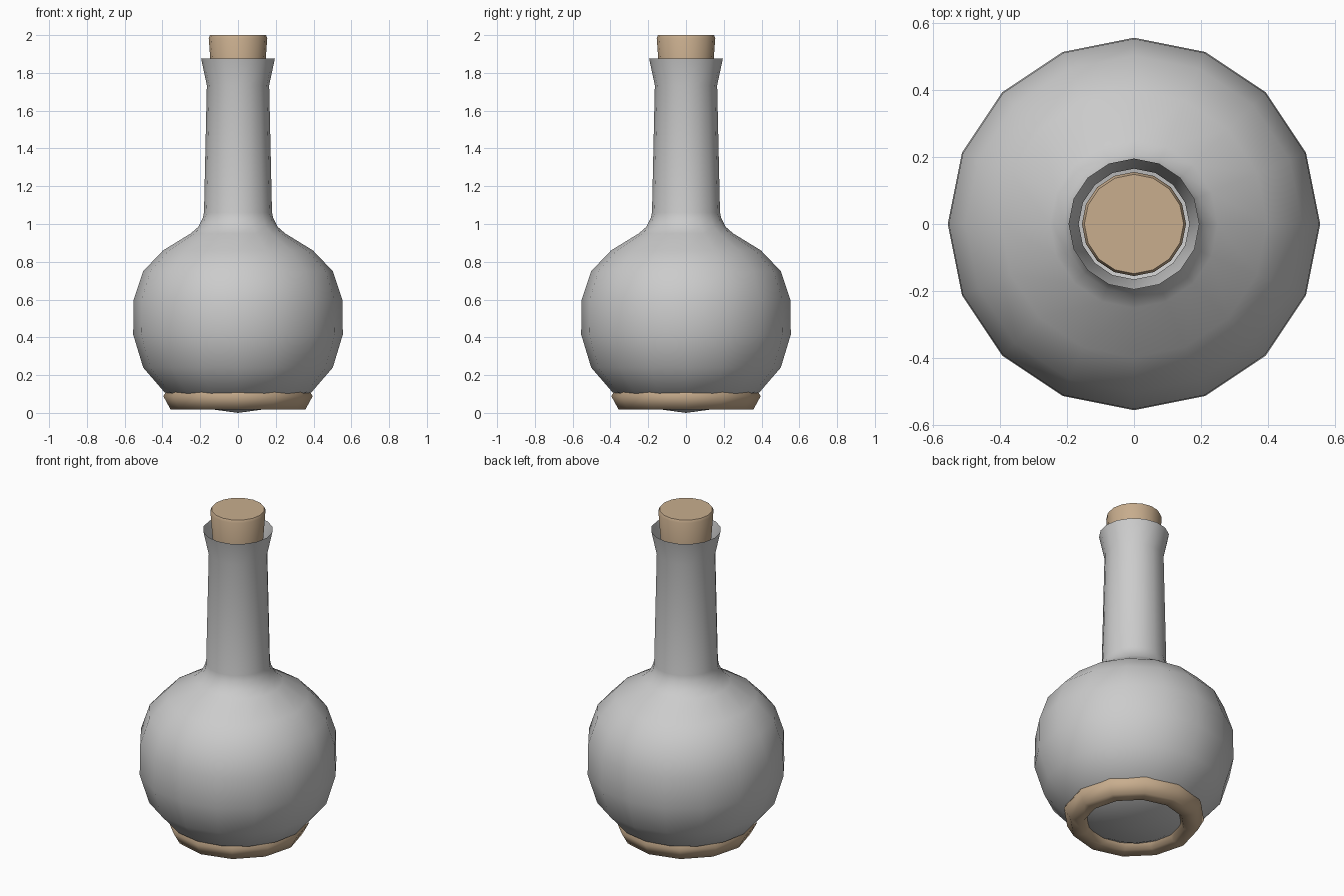
import bpy, bmesh, math

if "Cube" in bpy.data.objects:
    bpy.data.objects.remove(bpy.data.objects["Cube"])

tan = bpy.data.materials.new("tan")
tan.diffuse_color = (0.58, 0.42, 0.27, 1)
tan.use_nodes = True
tan.node_tree.nodes["Principled BSDF"].inputs["Base Color"].default_value = tan.diffuse_color


def lathe(name, profile, sides, closed=False, mat=None, angle=60):
    """Revolve (radius, z) points around z; radius 0 makes a pole."""
    bm = bmesh.new()
    rings = []
    for r, z in profile:
        if r == 0:
            rings.append([bm.verts.new((0, 0, z))] * sides)
        else:
            rings.append([bm.verts.new((r * math.cos(2 * math.pi * i / sides),
                                        r * math.sin(2 * math.pi * i / sides), z))
                          for i in range(sides)])
    pairs = list(zip(rings, rings[1:]))
    if closed:
        pairs.append((rings[-1], rings[0]))
    for a, b in pairs:
        for i in range(sides):
            j = (i + 1) % sides
            bm.faces.new(list(dict.fromkeys((a[i], a[j], b[j], b[i]))))
    bmesh.ops.recalc_face_normals(bm, faces=bm.faces)
    mesh = bpy.data.meshes.new(name)
    bm.to_mesh(mesh)
    bm.free()
    obj = bpy.data.objects.new(name, mesh)
    bpy.context.collection.objects.link(obj)
    if mat:
        mesh.materials.append(mat)
    bpy.ops.object.select_all(action='DESELECT')
    obj.select_set(True)
    bpy.context.view_layer.objects.active = obj
    bpy.ops.object.shade_smooth_by_angle(angle=math.radians(angle))
    return obj


# Flask: round body, long neck and flared open mouth
lathe("flask", [(0, 0.0), (0.22, 0.03), (0.39, 0.11), (0.502, 0.24),
                (0.555, 0.415), (0.552, 0.60), (0.502, 0.75), (0.397, 0.86),
                (0.25, 0.95), (0.21, 0.985), (0.187, 1.03), (0.18, 1.06),
                (0.165, 1.735), (0.195, 1.875)], 16)

# Stopper: tapered cork with a small bevel on top
lathe("cork", [(0, 1.74), (0.137, 1.74), (0.155, 1.985), (0.148, 2.0), (0, 2.0)],
      16, mat=tan)

# Base ring: low-poly torus that the body rests in
ring = [(0.32 + 0.075 * math.cos(k * math.pi / 3),
         0.088 + 0.08 * math.sin(k * math.pi / 3)) for k in range(6)]
lathe("base_ring", ring, 12, closed=True, mat=tan, angle=80)
